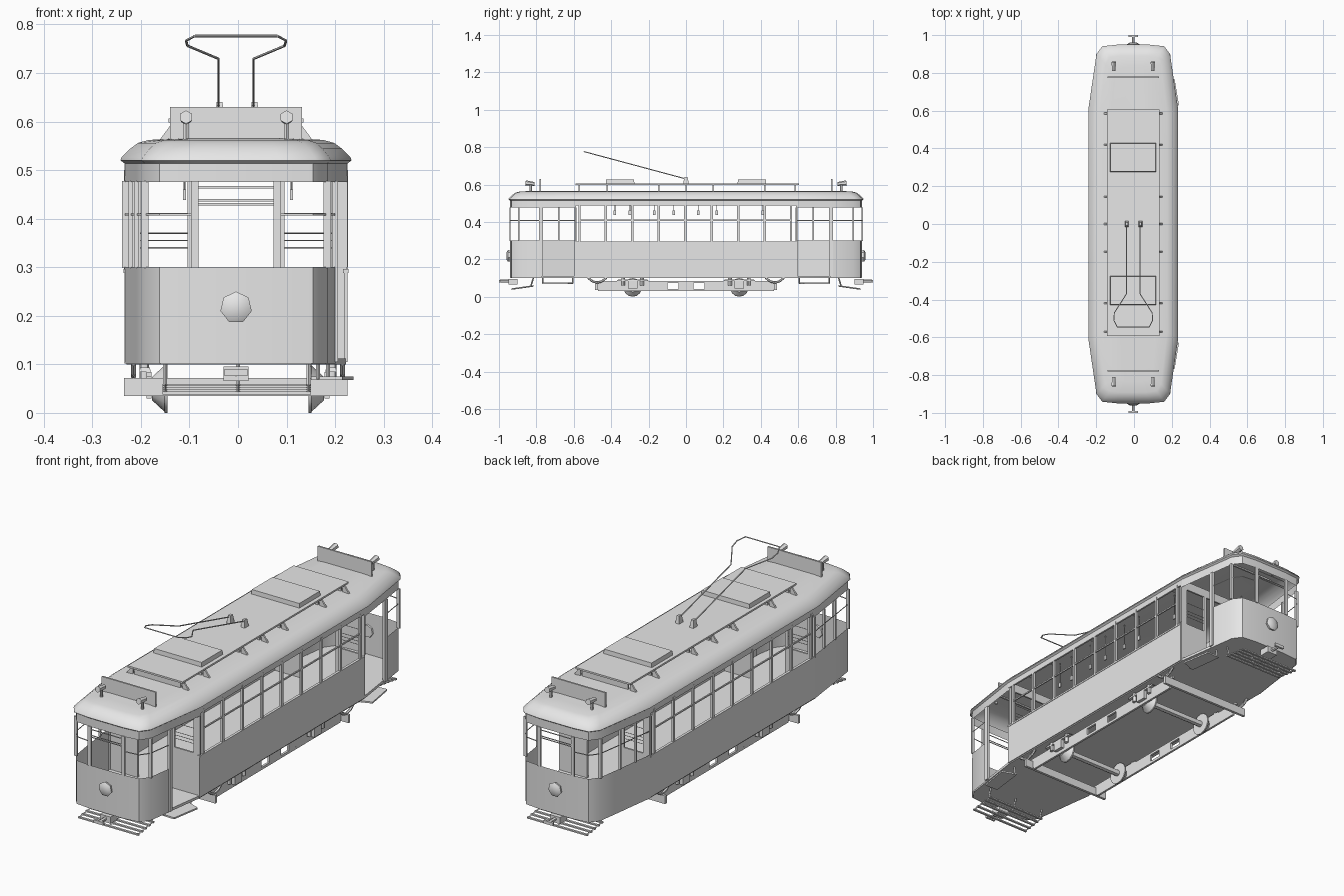
import bpy, bmesh, math
from mathutils import Vector, Matrix

cube = bpy.data.objects.get("Cube")
if cube:
    bpy.data.objects.remove(cube)

grey = bpy.data.materials.new("light_grey")
grey.use_nodes = True
grey.diffuse_color = (0.8, 0.8, 0.8, 1)
grey.node_tree.nodes["Principled BSDF"].inputs["Base Color"].default_value = (0.8, 0.8, 0.8, 1)

parts = {}
OX = -0.004  # body centre line


def part(name):
    return parts.setdefault(name, bmesh.new())


def box(name, x, y, z, taper=0):
    """Box from (min, max) ranges, top face optionally drawn in."""
    size = [r[1] - r[0] for r in (x, y, z)]
    mid = [(r[1] + r[0]) / 2 for r in (x, y, z)]
    for v in bmesh.ops.create_cube(part(name), size=1)["verts"]:
        k = 1 - taper if v.co.z > 0 else 1
        v.co = Vector((v.co.x * size[0] * k + mid[0], v.co.y * size[1] * k + mid[1], v.co.z * size[2] + mid[2]))


def rod(name, p, q, r, sides=6, r2=None):
    """Cylinder or cone from p to q."""
    p, q = Vector(p), Vector(q)
    d = q - p
    m = Matrix.Translation((p + q) / 2) @ d.to_track_quat('Z', 'Y').to_matrix().to_4x4()
    bmesh.ops.create_cone(part(name), cap_ends=True, segments=sides, radius1=r,
                          radius2=r if r2 is None else r2, depth=d.length, matrix=m)


def ribbon(name, pts, z0, z1):
    """Upright wall of even thickness along plan points."""
    bm = part(name)
    low = [bm.verts.new((x, y, z0)) for x, y in pts]
    top = [bm.verts.new((x, y, z1)) for x, y in pts]
    faces = [bm.faces.new((low[i], low[i + 1], top[i + 1], top[i])) for i in range(len(pts) - 1)]
    bmesh.ops.solidify(bm, geom=faces, thickness=0.005)


def loft(name, rings, bottom=True):
    """Skin through equal rings of points, closed on top."""
    bm = part(name)
    vr = [[bm.verts.new(p) for p in ring] for ring in rings]
    n = len(vr[0])
    for a, b in zip(vr, vr[1:]):
        for i in range(n):
            bm.faces.new((a[i], a[(i + 1) % n], b[(i + 1) % n], b[i]))
    if bottom:
        bm.faces.new(vr[0][::-1])
    bm.faces.new(vr[-1])


# Plan outline shared by floor and roof
QUARTER = [(0.23, 0.6), (0.188, 0.893), (0.158, 0.933), (0.085, 0.941)]
outline = QUARTER + [(-x, y) for x, y in QUARTER[::-1]]
outline += [(-x, -y) for x, y in outline]


def ring(z, inset):
    kx, ky = 1 - inset / 0.23, 1 - inset / 0.94
    return [(x * kx + OX, y * ky, z) for x, y in outline]


loft("floor", [ring(0.1, 0.004), ring(0.112, 0.004)])
# Roof is an open shell
loft("roof", [ring(0.514, 0), ring(0.52, -0.008), ring(0.526, -0.006), ring(0.544, 0.012),
              ring(0.556, 0.028), ring(0.562, 0.05), ring(0.566, 0.11)], bottom=False)

# Saloon sides: lower panel, letterboard, posts and window rails
for s in (-1, 1):
    x = OX + s * 0.226
    box("side_panel", (x - 0.004, x + 0.004), (-0.6, 0.59), (0.105, 0.292))
    box("window_sill", (x - 0.006, x + 0.006), (-0.6, 0.59), (0.288, 0.296))
    box("letterboard", (x - 0.004, x + 0.004), (-0.6, 0.6), (0.488, 0.518))
    box("window_rail", (x - 0.003, x + 0.003), (-0.57, 0.56), (0.406, 0.412))
    for i in range(9):
        y = -0.57 + i * 0.1415
        box("window_post", (x - 0.005, x + 0.005), (y - 0.006, y + 0.006), (0.29, 0.5))
    # hand straps
    for y in (-0.38, -0.3, -0.17, -0.065, 0.065, 0.165, 0.41):
        rod("hand_strap", (s * 0.11, y, 0.56), (s * 0.11, y, 0.46), 0.002, 4)
        box("hand_strap", (s * 0.11 - 0.003, s * 0.11 + 0.003), (y - 0.007, y + 0.007), (0.438, 0.46))

for e in (-1, 1):
    def ends(a, b):
        return tuple(sorted((e * a, e * b)))

    # Cab: closed on one side, open doorway on the other
    door = (OX + 0.205, e * 0.775)
    cab = [(OX - 0.23, e * 0.59), (OX - 0.217, e * 0.68), (OX - 0.205, e * 0.775)]
    nose = [(-x, y) for x, y in QUARTER[1:]] + QUARTER[:0:-1]
    cab += [(x + OX, y * e) for x, y in nose] + [door]
    ribbon("cab_panel", cab, 0.102, 0.3)
    ribbon("cab_header", cab + [(OX + 0.23, e * 0.59)], 0.476, 0.516)
    for k in (slice(0, 6), slice(6, 10)):
        ribbon("cab_window_rail", cab[k], 0.406, 0.411)
    for z in (0.427, 0.435, 0.462):
        ribbon("centre_sash", cab[5:7], z, z + 0.005)
    for i, (x, y) in enumerate(cab):
        if i not in (4, 7):
            w = 0.008 if i in (3, 5, 6, 8) else 0.005
            box("cab_post", (x - w, x + w), (y - 0.004, y + 0.004), (0.298, 0.478))
    box("door_post", (door[0] - 0.007, door[0] + 0.005), (door[1] - 0.01, door[1] + 0.01), (0.105, 0.478))

    # Bulkhead with centre doorway, side windows and guard bars
    yb = ends(0.588, 0.596)
    for s in (-1, 1):
        def span(a, b):
            return tuple(sorted((OX + s * a, OX + s * b)))
        box("bulkhead", span(0.085, 0.228), yb, (0.105, 0.3))
        box("bulkhead", span(0.085, 0.1), yb, (0.3, 0.48))
        box("bulkhead", span(0.197, 0.23), yb, (0.3, 0.48))
        for z in (0.34, 0.355, 0.37, 0.41):
            rod("guard_bar", (OX + s * 0.1, e * 0.592, z), (OX + s * 0.2, e * 0.592, z), 0.0015, 4)
    box("bulkhead", (OX - 0.228, OX + 0.228), yb, (0.475, 0.515))

    # Headlight: barrel, bevelled rim and lens
    rod("headlight", (OX, e * 0.935, 0.217), (OX, e * 0.952, 0.217), 0.028, 7, 0.033)
    rod("headlight", (OX, e * 0.952, 0.217), (OX, e * 0.96, 0.217), 0.033, 7, 0.02)

    # Coupler with cross bar
    box("coupler_box", (-0.03, 0.022), ends(0.9, 0.95), (0.066, 0.096))
    rod("coupler", (OX, e * 0.93, 0.083), (OX, e * 0.995, 0.083), 0.008)
    box("coupler", (-0.028, 0.02), ends(0.99, 1.0), (0.076, 0.09))

    # Slatted life guard under the nose
    for i in range(5):
        y, z = e * (0.82 + i * 0.027), 0.057 - i * 0.004
        box("life_guard", (-0.155, 0.15), (y - 0.005, y + 0.005), (z - 0.003, z + 0.003))
    for x in (-0.15, 0, 0.145):
        rod("life_guard", (x, e * 0.815, 0.058), (x, e * 0.933, 0.041), 0.004, 4)
        rod("life_guard", (x, e * 0.83, 0.055), (x, e * 0.815, 0.105), 0.004, 4)

    # Entrance step following the tapered side, with hangers
    step = [(0.17, 0.605), (0.238, 0.63), (0.215, 0.768), (0.15, 0.765)]
    loft("entrance_step", [[(x, e * y, z) for x, y in step] for z in (0.068, 0.075)])
    for x, y in (step[0], step[3]):
        rod("step_hanger", (x + 0.015, e * y, 0.07), (x + 0.015, e * y, 0.105), 0.004, 4)

    # Cross beam under the floor
    box("cross_beam", (-0.235, 0.226), ends(0.474, 0.486), (0.035, 0.072))

    # Dished wheels, axle, axle boxes and springs
    y = e * 0.285
    rod("axle", (-0.18, y, 0.05), (0.18, y, 0.05), 0.014, 8)
    for s in (-1, 1):
        rod("wheel", (s * 0.145, y, 0.05), (s * 0.151, y, 0.05), 0.05, 14)
        rod("wheel", (s * 0.151, y, 0.05), (s * 0.177, y, 0.05), 0.048, 14, 0.024)
        xs = tuple(sorted((s * 0.18, s * 0.203)))
        box("axle_box", xs, (y - 0.025, y + 0.025), (0.045, 0.085))
        box("spring_plank", xs, (y - 0.085, y + 0.085), (0.084, 0.093), 0.1)
        for d in (-0.05, 0.05):
            rod("truck_spring", (s * 0.193, y + d, 0.06), (s * 0.193, y + d, 0.102), 0.01, 8)
        # curved leaf spring at the truck end
        leaf = [(s * 0.215, e * (0.475 + t * 0.05), 0.076 + 0.026 * t * t) for t in (-1, -0.5, 0, 0.5, 1)]
        for p, q in zip(leaf, leaf[1:]):
            rod("leaf_spring", p, q, 0.006)

    # Destination board and roof lamps
    box("roof_board", (-0.14, 0.132), ends(0.774, 0.782), (0.56, 0.63))
    for x in (-0.107, 0.1):
        rod("roof_lamp", (x, e * 0.83, 0.555), (x, e * 0.83, 0.6), 0.006, 6)
        rod("roof_lamp", (x, e * 0.81, 0.603), (x, e * 0.858, 0.609), 0.01, 6, 0.014)

    # Skylight box
    box("skylight", (-0.127, 0.117), ends(0.276, 0.428), (0.603, 0.626), 0.02)

# Truck side frames with two openings
for s in (-1, 1):
    xs = tuple(sorted((s * 0.178, s * 0.188)))
    box("truck_frame", xs, (-0.49, 0.49), (0.074, 0.084))
    box("truck_frame", xs, (-0.47, 0.47), (0.03, 0.042))
    for a, b in ((-0.48, -0.1), (-0.04, 0.04), (0.1, 0.48)):
        box("truck_frame", xs, (a, b), (0.04, 0.076))

# Raised roof deck with fins along its edges
box("roof_deck", (-0.143, 0.135), (-0.592, 0.605), (0.598, 0.606))
for y in (-0.57, -0.42, -0.147, 0, 0.145, 0.42, 0.585):
    box("deck_support", (-0.12, 0.112), (y - 0.004, y + 0.004), (0.566, 0.6))
    for s in (-1, 1):
        tri = [(0.125, 0.606), (0.125, 0.564), (0.156, 0.564)]
        loft("deck_fin", [[(OX + s * x, y + d, z) for x, z in tri] for d in (-0.004, 0.004)])

# Current collector: two poles opening into a rounded bow
for x in (-0.038, 0.034):
    box("collector_base", (x - 0.01, x + 0.01), (-0.015, 0.015), (0.605, 0.64), 0.4)
half = [(0.036, 0), (0.036, -0.37), (0.1, -0.47), (0.103, -0.51), (0.085, -0.545)]
path = half + [(-x, y) for x, y in half[::-1]]
bow = [(x + OX, y, 0.63 - y * 0.268) for x, y in path]
for p, q in zip(bow, bow[1:]):
    rod("collector_bow", p, q, 0.0027)

# Turn every part into an object
for name, bm in parts.items():
    bmesh.ops.recalc_face_normals(bm, faces=bm.faces)
    mesh = bpy.data.meshes.new(name)
    bm.to_mesh(mesh)
    bm.free()
    mesh.materials.append(grey)
    obj = bpy.data.objects.new(name, mesh)
    bpy.context.collection.objects.link(obj)
    bpy.ops.object.select_all(action='DESELECT')
    obj.select_set(True)
    bpy.context.view_layer.objects.active = obj
    bpy.ops.object.shade_smooth_by_angle(angle=math.radians(45))
